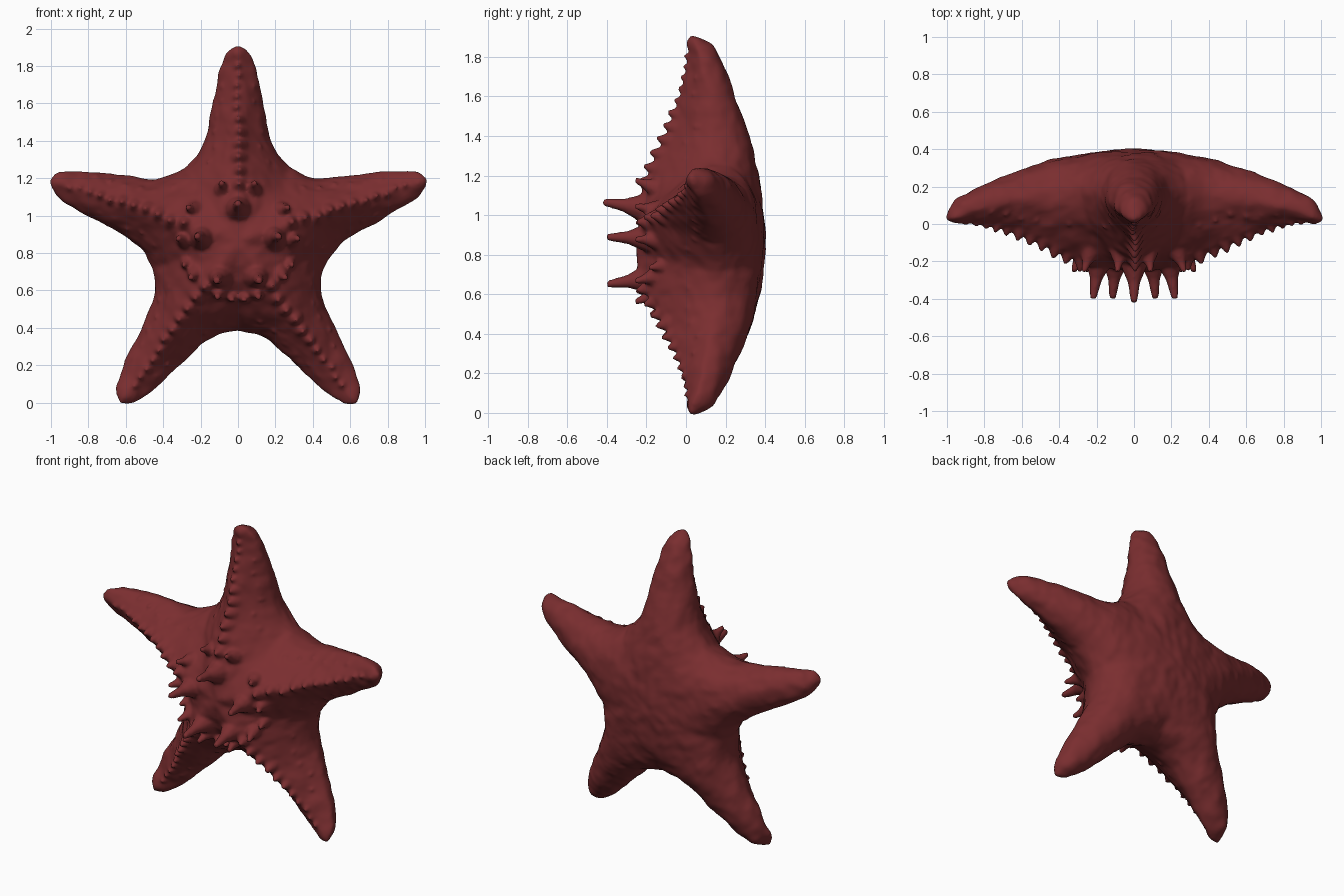
import bpy, bmesh, math, random
from mathutils import Matrix, Vector, noise

random.seed(4)
cube = bpy.data.objects.get("Cube")
if cube:
    bpy.data.objects.remove(cube, do_unlink=True)

CENTRE = 0.865         # height of the disc centre
VALLEY = 0.39          # distance along an arm where neighbours part
TIP = 1.04
TAN = math.tan(math.radians(36))

# Profiles along one arm: (distance from centre, value)
WIDTH = [(0, 0.285), (0.39, 0.284), (0.44, 0.225), (0.53, 0.175), (0.73, 0.135),
         (0.9, 0.1), (0.98, 0.075), (1.02, 0.045), (TIP, 0)]
BACK = [(0, 0.402), (0.2, 0.388), (0.46, 0.345), (0.68, 0.27), (0.86, 0.205),
        (0.98, 0.14), (1.02, 0.09), (TIP, 0.03)]
RIM = [(0, 0.16), (0.39, 0.16), (0.75, 0.12), (0.95, 0.07), (TIP, 0.025)]
RIDGE = [(0, -0.25), (0.2, -0.245), (0.28, -0.225), (0.41, -0.17), (0.6, -0.09),
         (0.73, -0.035), (0.9, 0.005), (1.0, 0.0), (TIP, 0.025)]

# Arm direction in degrees, its length, and where its crown spike sits
ARMS = [(90, 1.05, 0.175, 0), (18, 1.055, 0.19, -0.04), (-54, 1.07, 0.215, -0.03),
        (-126, 1.07, 0.215, 0.03), (162, 1.055, 0.19, 0.04)]


def at(profile, t):
    for (a, va), (b, vb) in zip(profile, profile[1:]):
        if t <= b:
            return va + (vb - va) * (t - a) / (b - a)
    return profile[-1][1]


def place(angle, length, t, side, y):
    """Arm coordinates to model coordinates."""
    if t > VALLEY:
        t = VALLEY + (t - VALLEY) * (length - VALLEY) / (TIP - VALLEY)
    a = math.radians(angle)
    return Vector((t * math.cos(a) - side * math.sin(a), y,
                   CENTRE + t * math.sin(a) + side * math.cos(a)))


def spread_at(t):
    """How far round the section the wedge reaches."""
    return min(1, (t / VALLEY) ** 1.8)


def section(t, j, front):
    """Sideways offset and depth on an arm, j running from -1 to 1."""
    spread = spread_at(t)
    s = math.sin(j * math.asin(spread))
    half = min(t * TAN, at(WIDTH, t))
    side = half * s / spread if spread > 0 else 0
    rounded = math.sqrt(max(0, 1 - s * s))
    rim = at(RIM, t)
    if front:
        return side, rim + (at(RIDGE, t) - rim) * (0.57 * (1 - abs(s)) + 0.43 * rounded)
    return side, rim + (at(BACK, t) - rim) * rounded


def ease(n):
    return [math.sin(i / n * math.pi / 2) for i in range(n + 1)]


bm = bmesh.new()

# Five arms, each a wedge of the disc with a front and a back skin
rows = [VALLEY * e for e in ease(16)]
rows += [VALLEY + (TIP - VALLEY) * e for e in ease(30)[1:]]
COLS = 20
for angle, length, _, _ in ARMS:
    for front in (True, False):
        grid = []
        for t in rows:
            line = []
            for c in range(COLS + 1):
                side, y = section(t, 2 * c / COLS - 1, front)
                line.append(bm.verts.new(place(angle, length, t, side, y)))
            grid.append(line)
        for r0, r1 in zip(grid, grid[1:]):
            for c in range(COLS):
                bm.faces.new((r0[c], r0[c + 1], r1[c + 1], r1[c]))
bmesh.ops.remove_doubles(bm, verts=bm.verts[:], dist=0.0008)
bmesh.ops.recalc_face_normals(bm, faces=bm.faces[:])
for _ in range(3):
    bmesh.ops.smooth_vert(bm, verts=bm.verts[:], factor=0.5,
                          use_axis_x=True, use_axis_y=True, use_axis_z=True)

# Lumpy skin
bm.normal_update()
for v in bm.verts:
    v.co += v.normal * (0.008 * noise.noise(v.co * 8) + 0.008 * noise.noise(v.co * 18))


def spike(angle, length, t, side, radius, height, lean=0.25):
    """Blunt cone with a flared foot, rooted in the front skin."""
    half = min(t * TAN, at(WIDTH, t))
    spread = spread_at(t)
    s = max(-1, min(1, side / half)) * spread
    off, y = section(t, math.asin(s) / math.asin(spread), True)
    base = place(angle, length, t, off, y)
    outward = Vector((base.x, 0, base.z - CENTRE)).normalized()
    axis = (Vector((0, -1, 0)) + outward * lean).normalized()
    turn = axis.to_track_quat('Z', 'Y').to_matrix().to_4x4()
    for wide, tip, low, high in ((1.2, 0.42, -0.04, height),
                                 (1.9, 0.7, -0.04, height * 0.45)):
        mid = base + axis * (low + high) / 2
        bmesh.ops.create_cone(bm, cap_ends=True, segments=10, radius1=radius * wide,
                              radius2=radius * tip, depth=high - low,
                              matrix=Matrix.Translation(mid) @ turn)


for angle, length, crown_t, crown_side in ARMS:
    # Crown of large spikes around the centre
    spike(angle, length, crown_t, crown_side, 0.042, 0.175, 0.15)
    for sign in (-1, 1):
        spike(angle, length, 0.28, sign * 0.08, 0.034, 0.09, 0.4)
    # Row of shrinking knobs down the ridge
    t = 0.3
    while t < 0.95:
        k = 1 - (t - 0.3) / 0.75
        spike(angle, length, t, random.uniform(-0.01, 0.01),
              0.016 + 0.014 * k, 0.012 + 0.028 * k)
        t += 0.045 + 0.03 * k
    # Low bumps along the flanks
    for i in range(6):
        t = 0.42 + 0.08 * i
        for sign in (-1, 1):
            spike(angle, length, t, sign * at(WIDTH, t) * random.uniform(0.6, 0.8),
                  0.013, 0.009)
    # Short spikes on the lower disc edge between arms
    if angle < 0:
        for sign in (-1, 1):
            spike(angle, length, 0.26, sign * 0.15, 0.03, 0.06, 0.4)

mesh = bpy.data.meshes.new("starfish_body")
bm.to_mesh(mesh)
bm.free()
body = bpy.data.objects.new("starfish_body", mesh)
bpy.context.collection.objects.link(body)

# Fuse spikes and skin into one soft surface
remesh = body.modifiers.new("fuse", 'REMESH')
remesh.mode = 'VOXEL'
remesh.voxel_size = 0.011
remesh.use_smooth_shade = True
soften = body.modifiers.new("soften", 'SMOOTH')
soften.factor = 0.5
soften.iterations = 3

# Dark red skin
skin = bpy.data.materials.new("dark_red_skin")
skin.use_nodes = True
colour = (0.195, 0.027, 0.029, 1)
skin.diffuse_color = colour
skin.node_tree.nodes["Principled BSDF"].inputs["Base Color"].default_value = colour
mesh.materials.append(skin)
for p in mesh.polygons:
    p.use_smooth = True
